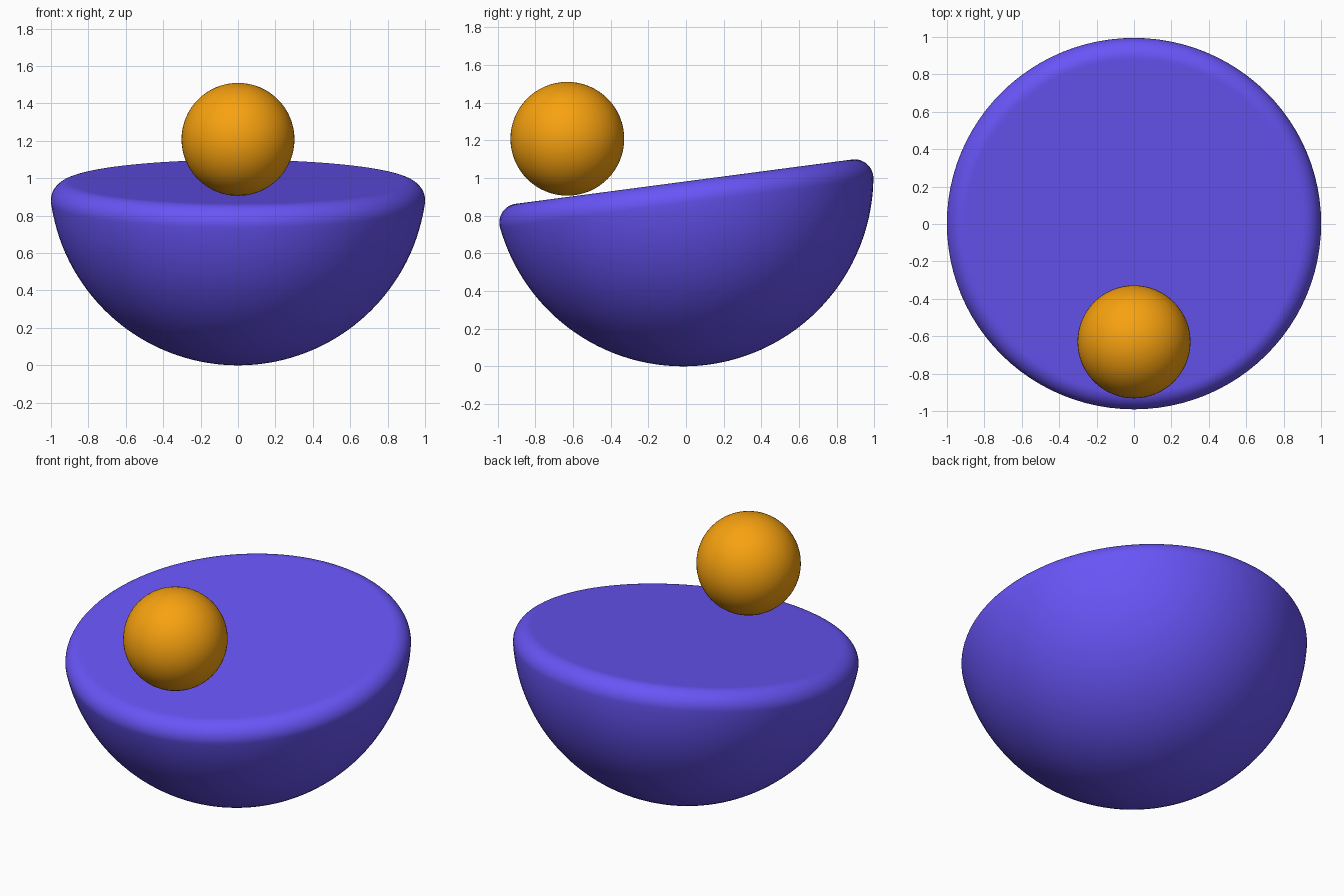
import bpy, bmesh
from math import sin, cos, pi, radians, sqrt, atan2

if "Cube" in bpy.data.objects:
    bpy.data.objects.remove(bpy.data.objects["Cube"])

R, FILLET, CUT, TILT = 1.01, 0.1, -0.03, radians(7.5)


def paint(obj, name, color):
    mat = bpy.data.materials.new(name)
    mat.diffuse_color = color
    mat.use_nodes = True
    mat.node_tree.nodes["Principled BSDF"].inputs["Base Color"].default_value = mat.diffuse_color
    obj.data.materials.append(mat)
    for poly in obj.data.polygons:
        poly.use_smooth = True


# Half profile: round underside, rolled rim, flat top (origin at sphere centre)
fz = CUT - FILLET
fr = sqrt((R - FILLET) ** 2 - fz ** 2)
join = atan2(fz, fr)
profile = []
for i in range(41):
    a = -pi / 2 + (join + pi / 2) * i / 40
    profile.append((R * cos(a), R * sin(a)))
for i in range(1, 17):
    a = join + (pi / 2 - join) * i / 16
    profile.append((fr + FILLET * cos(a), fz + FILLET * sin(a)))
profile += [(fr * 0.97, CUT), (fr * 0.5, CUT), (0, CUT)]

# Tilted half-ball bowl, revolved from the profile
bm = bmesh.new()
verts = [bm.verts.new((r, 0, z)) for r, z in profile]
edges = [bm.edges.new(pair) for pair in zip(verts, verts[1:])]
bmesh.ops.spin(bm, geom=verts + edges, cent=(0, 0, 0), axis=(0, 0, 1),
               angle=2 * pi, steps=96, use_duplicate=False)
bmesh.ops.remove_doubles(bm, verts=bm.verts, dist=1e-4)
bmesh.ops.recalc_face_normals(bm, faces=bm.faces)
mesh = bpy.data.meshes.new("rocking_base")
bm.to_mesh(mesh)
bm.free()
base = bpy.data.objects.new("rocking_base", mesh)
bpy.context.collection.objects.link(base)
base.location = (0, -0.015, R)
base.rotation_euler = (TILT, 0, 0)
paint(base, "violet", (0.14, 0.09, 0.93, 1))

# Ball resting on the low side of the flat top
bpy.ops.mesh.primitive_uv_sphere_add(segments=64, ring_count=32, radius=0.302,
                                     location=(0, -0.63, 1.208))
ball = bpy.context.object
ball.name = "ball"
paint(ball, "orange", (0.93, 0.36, 0.005, 1))
